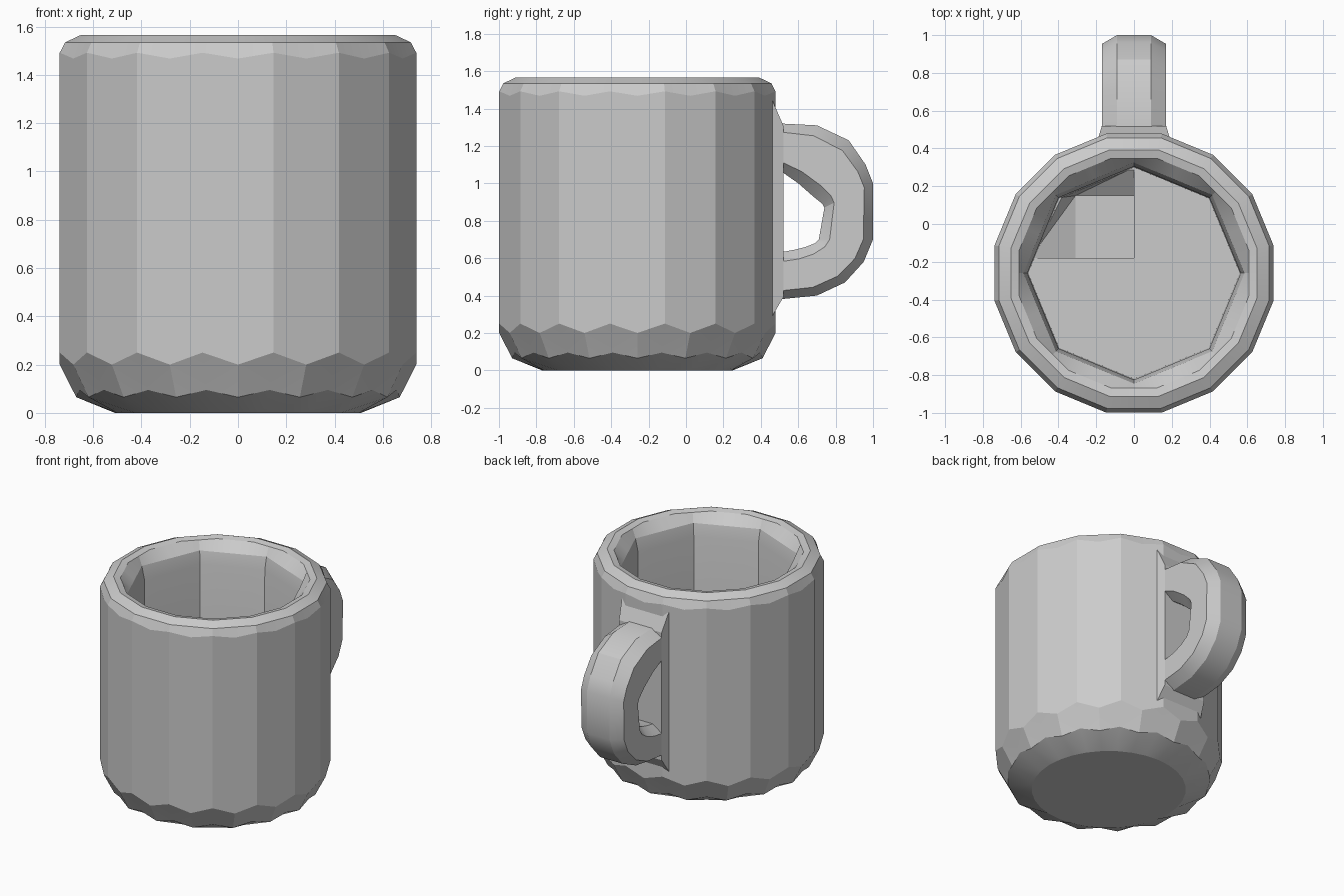
import bpy, bmesh
from math import sin, cos, pi

if "Cube" in bpy.data.objects:
    bpy.data.objects.remove(bpy.data.objects["Cube"])

CY = -0.26      # centre of the cup along y
N = 32          # samples around the cup
STEP = 2 * pi / N

clay = bpy.data.materials.new("grey_clay")
clay.use_nodes = True
clay.diffuse_color = (0.6, 0.6, 0.6, 1)
clay.node_tree.nodes["Principled BSDF"].inputs["Base Color"].default_value = clay.diffuse_color


def finish(name, bm, angle=None):
    bmesh.ops.recalc_face_normals(bm, faces=bm.faces)
    mesh = bpy.data.meshes.new(name)
    bm.to_mesh(mesh)
    bm.free()
    mesh.materials.append(clay)
    ob = bpy.data.objects.new(name, mesh)
    bpy.context.collection.objects.link(ob)
    bpy.ops.object.select_all(action='DESELECT')
    ob.select_set(True)
    bpy.context.view_layer.objects.active = ob
    if angle:
        bpy.ops.object.shade_smooth_by_angle(angle=angle)
    return ob


def polygon_radius(k, sides, phase, r):
    """Radius of a regular polygon in sample direction k."""
    sector = 2 * pi / sides
    off = (k * STEP - phase + sector / 2) % sector - sector / 2
    return r * cos(sector / 2) / cos(sector / 2 - abs(off))


def ring(bm, sides, r, z, wave=0):
    phase = STEP if sides == 16 else 0
    verts = []
    for k in range(N):
        d = polygon_radius(k, sides, phase, r)
        dz = wave if k % 2 else -wave
        verts.append(bm.verts.new((d * sin(k * STEP), CY + d * cos(k * STEP), z + dz)))
    return verts


def bridge(bm, a, b):
    n = len(a)
    return [bm.faces.new((a[i], a[(i + 1) % n], b[(i + 1) % n], b[i])) for i in range(n)]


def hull(name, points):
    bm = bmesh.new()
    for p in points:
        bm.verts.new(p)
    bmesh.ops.convex_hull(bm, input=bm.verts)
    return finish(name, bm)


# Cup: sixteen-sided outside, eight-sided cavity (sides, radius, height, wave)
profile = [(32, 0.51, 0, 0), (32, 0.67, 0.08, 0.015), (16, 0.753, 0.225, 0.025),
           (16, 0.753, 1.48, 0.012), (16, 0.73, 1.535, 0), (16, 0.665, 1.565, 0),
           (16, 0.62, 1.555, 0), (8, 0.585, 1.49, 0), (8, 0.565, 1.40, 0),
           (8, 0.56, 0.22, 0)]
bm = bmesh.new()
rings = [ring(bm, *p) for p in profile]
for i, (a, b) in enumerate(zip(rings, rings[1:])):
    faces = bridge(bm, a, b)
    if i < 2:
        bmesh.ops.triangulate(bm, faces=faces)
bm.faces.new(rings[0])
bm.faces.new(rings[-1])
cup = finish("cup", bm, 0.3)

# Sunken corner in the cavity floor
top = [(-0.55, -0.18), (-0.39, 0.14), (0, 0.30), (0, -0.18)]
low = [(-0.31, -0.18), (-0.31, 0.15), (0, 0.15), (0, -0.18)]
cutter = hull("floor_recess_cutter",
              [(x, y, 0.23) for x, y in top] + [(x, y, 0.12) for x, y in low])
cutter.hide_render = True
mod = cup.modifiers.new("floor_recess", 'BOOLEAN')
mod.operation = 'DIFFERENCE'
mod.object = cutter
bpy.context.view_layer.objects.active = cup
bpy.ops.object.modifier_apply(modifier=mod.name)
bpy.data.objects.remove(cutter)

# Tapered plate joining handle and cup
hull("handle_mount", [(s * x, y, z) for s in (-1, 1) for x, y, z in
                      ((0.20, 0.42, 0.22), (0.20, 0.42, 1.54),
                       (0.17, 0.52, 0.39), (0.17, 0.52, 1.31))])

# Handle: bevelled section swept between outer and inner (y, z) points
stations = [(0.50, 1.32, 0.50, 1.07), (0.70, 1.31, 0.60, 1.00), (0.87, 1.23, 0.68, 0.93),
            (0.96, 1.10, 0.73, 0.89), (1.00, 1.00, 0.74, 0.87), (1.00, 0.70, 0.71, 0.70),
            (0.95, 0.58, 0.69, 0.68), (0.85, 0.47, 0.64, 0.66), (0.70, 0.40, 0.58, 0.645),
            (0.50, 0.38, 0.50, 0.63)]
half = [(0, 0.09), (0.18, 0.17), (0.8, 0.17), (1, 0.10)]
section = half + [(t, -x) for t, x in reversed(half)]
bm = bmesh.new()
loops = [[bm.verts.new((x, oy + (iy - oy) * t, oz + (iz - oz) * t)) for t, x in section]
         for oy, oz, iy, iz in stations]
for a, b in zip(loops, loops[1:]):
    bridge(bm, a, b)
bm.faces.new(loops[0])
bm.faces.new(loops[-1])
finish("handle", bm, 0.45)
